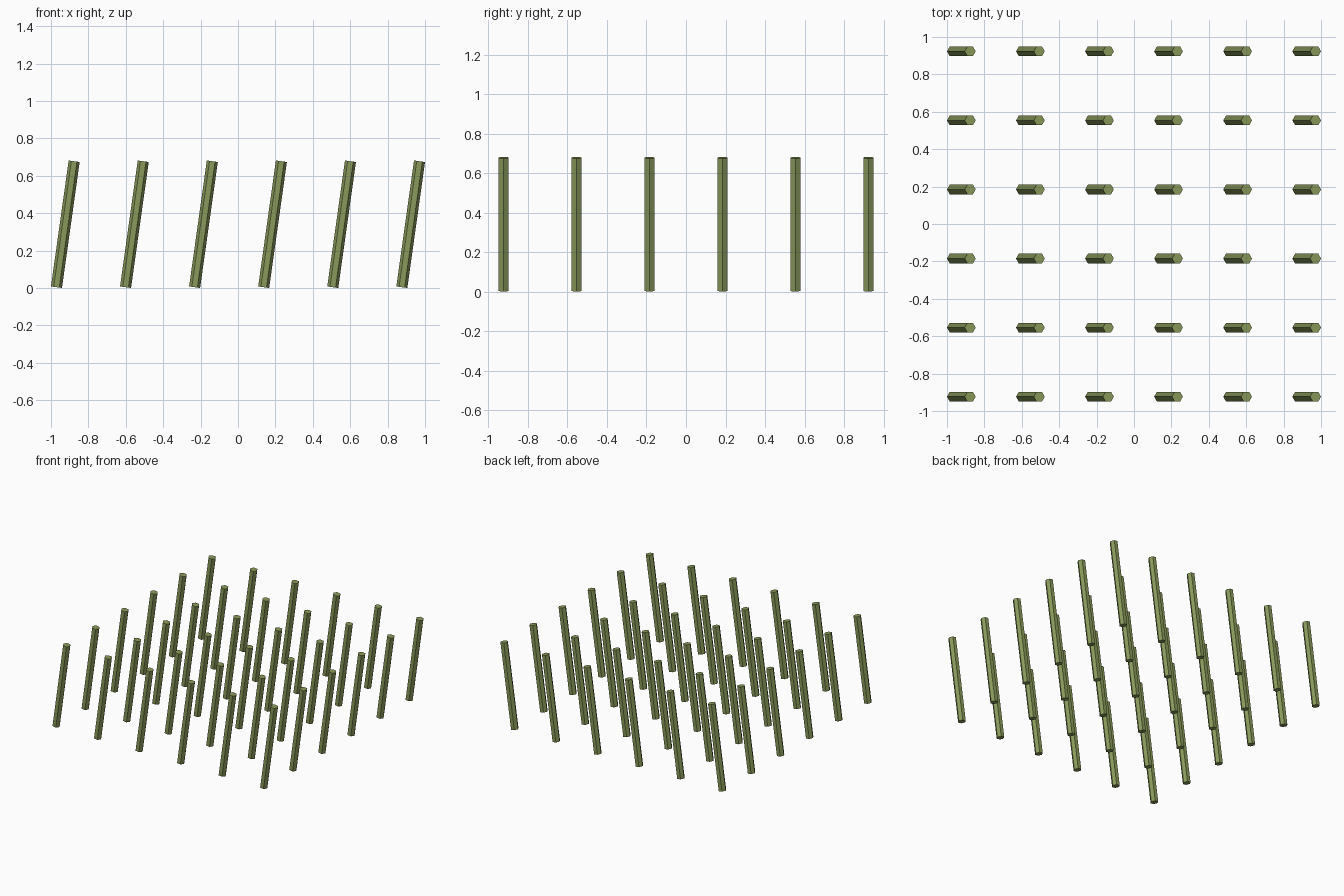
import bpy
import bmesh
from math import cos, sin, pi, radians
from mathutils import Matrix, Vector

cube = bpy.data.objects.get("Cube")
if cube:
    bpy.data.objects.remove(cube, do_unlink=True)

COUNT = 6          # rods per side of the grid
SPACING = 0.3693
LENGTH = 0.68
RADIUS = 0.0297
TILT = radians(8)

# Moss green material
moss = bpy.data.materials.new("moss_green")
moss.use_nodes = True
colour = (0.254, 0.323, 0.105, 1)
moss.diffuse_color = colour
moss.node_tree.nodes["Principled BSDF"].inputs["Base Color"].default_value = colour

# One six-sided rod, extruded from a hexagon with corners on the x axis
bm = bmesh.new()
corners = [bm.verts.new((RADIUS * cos(i * pi / 3), RADIUS * sin(i * pi / 3), -LENGTH / 2))
           for i in range(6)]
base = bm.faces.new(corners)
top = bmesh.ops.extrude_face_region(bm, geom=[base], use_keep_orig=True)
bmesh.ops.translate(bm, vec=Vector((0, 0, LENGTH)),
                    verts=[v for v in top["geom"] if isinstance(v, bmesh.types.BMVert)])
bmesh.ops.recalc_face_normals(bm, faces=bm.faces)

# Lean the rod towards +x and stand it on the ground
bm.transform(Matrix.Rotation(TILT, 4, 'Y'))
lowest = min(v.co.z for v in bm.verts)
bm.transform(Matrix.Translation((0, 0, -lowest)))
rod_mesh = bpy.data.meshes.new("leaning_rod")
bm.to_mesh(rod_mesh)
bm.free()
rod_mesh.materials.append(moss)

# Square grid of rods sharing the mesh
half = (COUNT - 1) / 2
for row in range(COUNT):
    for column in range(COUNT):
        rod = bpy.data.objects.new(f"rod_row{row + 1}_column{column + 1}", rod_mesh)
        rod.location = ((column - half) * SPACING, (row - half) * SPACING, 0)
        bpy.context.collection.objects.link(rod)
